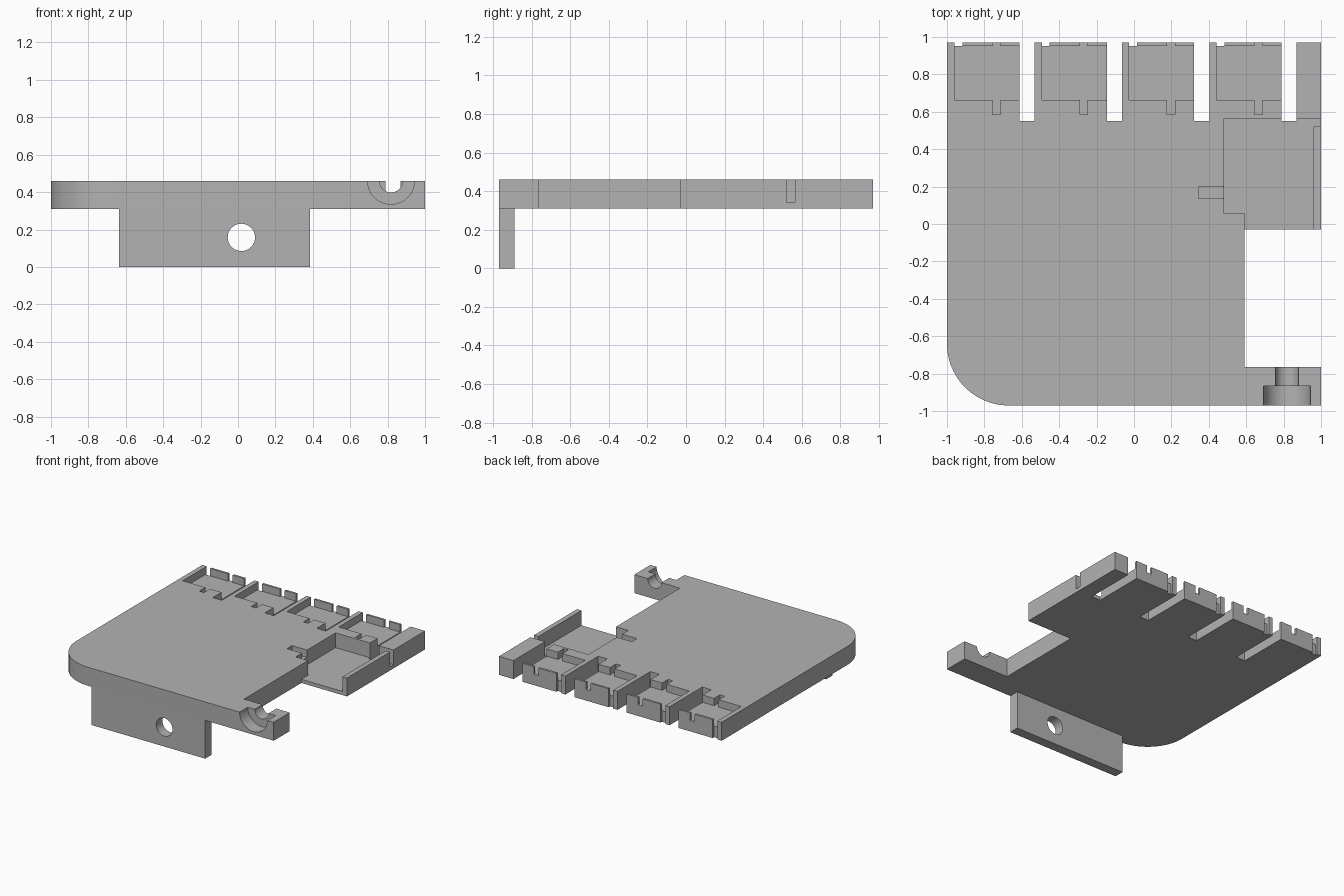
import bpy, bmesh, math

if "Cube" in bpy.data.objects:
    bpy.data.objects.remove(bpy.data.objects["Cube"], do_unlink=True)

BOTTOM, TOP, OVER = 0.31, 0.46, 0.6
SHELF, FLOOR = 0.40, 0.34
FRONT, BACK = -0.97, 0.97

grey = bpy.data.materials.new("plain grey")
grey.use_nodes = True
grey.diffuse_color = (0.45, 0.45, 0.45, 1)
grey.node_tree.nodes["Principled BSDF"].inputs["Base Color"].default_value = grey.diffuse_color


def prism(name, points, z0, z1):
    """Extrude a flat outline upwards."""
    bm = bmesh.new()
    face = bm.faces.new([bm.verts.new((x, y, z0)) for x, y in points])
    top = bmesh.ops.extrude_face_region(bm, geom=[face])["geom"]
    bmesh.ops.translate(bm, vec=(0, 0, z1 - z0),
                        verts=[v for v in top if isinstance(v, bmesh.types.BMVert)])
    bmesh.ops.recalc_face_normals(bm, faces=bm.faces)
    mesh = bpy.data.meshes.new(name)
    bm.to_mesh(mesh)
    bm.free()
    obj = bpy.data.objects.new(name, mesh)
    bpy.context.collection.objects.link(obj)
    mesh.materials.append(grey)
    return obj


def box(name, x0, x1, y0, y1, z0, z1):
    return prism(name, [(x0, y0), (x1, y0), (x1, y1), (x0, y1)], z0, z1)


def rod(x, z, radius, y0, y1):
    """Cylinder lying along y."""
    bpy.ops.mesh.primitive_cylinder_add(vertices=48, radius=radius, depth=y1 - y0,
                                        location=(x, (y0 + y1) / 2, z),
                                        rotation=(math.pi / 2, 0, 0))
    obj = bpy.context.object
    obj.name = "cutter"
    obj.data.materials.append(grey)
    return obj


def cut(target, cutter):
    """Subtract the cutter, then discard it."""
    cutter.hide_render = True
    mod = target.modifiers.new("cut", 'BOOLEAN')
    mod.operation = 'DIFFERENCE'
    mod.solver = 'EXACT'
    mod.object = cutter
    bpy.context.view_layer.objects.active = target
    bpy.ops.object.modifier_apply(modifier=mod.name)
    bpy.data.objects.remove(cutter, do_unlink=True)


def cut_box(target, *bounds):
    cut(target, box("cutter", *bounds))


# Plate outline: one rounded front corner, side bay with an arm in front of it
R = 0.33
corner = [(-1 + R - R * math.cos(a), FRONT + R - R * math.sin(a))
          for a in (math.pi / 2 * i / 24 for i in range(25))]
outline = corner + [(1, FRONT), (1, -0.765), (0.59, -0.765), (0.59, -0.03),
                    (1, -0.03), (1, BACK), (-1, BACK)]
plate = prism("plate", outline, BOTTOM, TOP)

# Four tongues at the back: slot, shallow pocket, notch and corner gap in each
for i in range(4):
    x = -1 + 0.467 * i
    end = x + 0.388
    cut_box(plate, end, end + 0.081, 0.55, 1.1, 0.2, OVER)
    cut_box(plate, x + 0.04, end + 0.03, 0.662, 0.953, SHELF, OVER)
    cut_box(plate, x + 0.243, x + 0.285, 0.585, 1.1, SHELF, OVER)
    cut_box(plate, x + 0.04, x + 0.082, 0.952, 1.1, 0.2, OVER)

# Deep side pocket with a thin outer wall, a slit and a small side recess
pocket = [(0.48, 0.055), (0.59, 0.055), (0.59, -0.1), (0.96, -0.1), (0.96, 0.52),
          (1.1, 0.52), (1.1, 0.565), (0.48, 0.565)]
cut(plate, prism("cutter", pocket, FLOOR, OVER))
cut_box(plate, 0.345, 0.5, 0.135, 0.2, SHELF, OVER)

# Stepped half-round trough across the arm
cut(plate, rod(0.818, TOP, 0.062, -1.1, -0.7))
cut(plate, rod(0.818, TOP, 0.125, -1.1, -0.865))

# Hanging flange with a round hole
flange = box("front_flange", -0.635, 0.385, FRONT, -0.89, 0, BOTTOM)
cut(flange, rod(0.018, 0.158, 0.073, -1.1, -0.8))

for obj in (plate, flange):
    bpy.ops.object.select_all(action='DESELECT')
    obj.select_set(True)
    bpy.context.view_layer.objects.active = obj
    bpy.ops.object.shade_smooth_by_angle(angle=math.radians(30))
